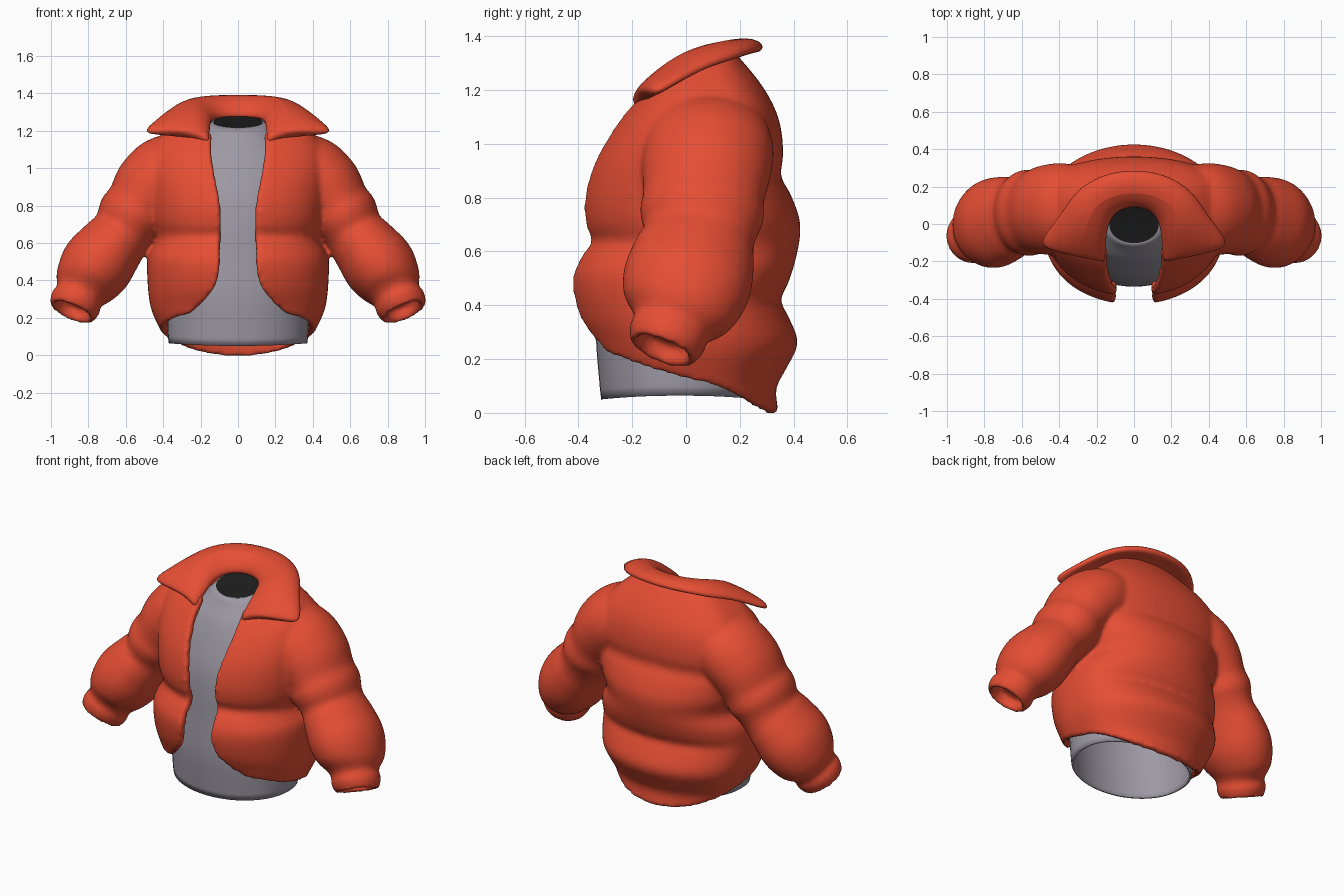
import bpy, bmesh, math
from mathutils import Vector

if "Cube" in bpy.data.objects:
    bpy.data.objects.remove(bpy.data.objects["Cube"])


def material(name, rgb):
    m = bpy.data.materials.new(name)
    m.diffuse_color = (*rgb, 1)
    m.use_nodes = True
    m.node_tree.nodes["Principled BSDF"].inputs["Base Color"].default_value = m.diffuse_color
    return m


RED = material("orange red padding", (0.79, 0.076, 0.034))
GREY = material("grey shirt cloth", (0.34, 0.32, 0.375))
DARK = material("dark neck opening", (0.012, 0.012, 0.012))


def curve(table, t):
    """Smooth interpolation through rows of (key, values...)."""
    n = len(table)
    t = min(max(t, table[0][0]), table[-1][0])
    i = max(j for j in range(n - 1) if table[j][0] <= t)
    a, b = table[i], table[i + 1]
    h = b[0] - a[0]
    u = (t - a[0]) / h

    def slope(j, k):
        p, q = table[max(j - 1, 0)], table[min(j + 1, n - 1)]
        return (q[k] - p[k]) / (q[0] - p[0])
    out = []
    for k in range(1, len(a)):
        out.append((2*u**3 - 3*u**2 + 1) * a[k] + (u**3 - 2*u**2 + u) * h * slope(i, k)
                   + (3*u**2 - 2*u**3) * b[k] + (u**3 - u**2) * h * slope(i + 1, k))
    return out


def activate(ob):
    bpy.ops.object.select_all(action='DESELECT')
    ob.select_set(True)
    bpy.context.view_layer.objects.active = ob


def loft(name, rings, mat, closed=True, caps=(), thick=0, offset=-1, subsurf=0, angle=50):
    bm = bmesh.new()
    vs = [[bm.verts.new(p) for p in r] for r in rings]
    n = len(rings[0])
    for r, s in zip(vs, vs[1:]):
        for i in range(n if closed else n - 1):
            j = (i + 1) % n
            bm.faces.new((r[i], r[j], s[j], s[i]))
    for c in caps:
        bm.faces.new(vs[c])
    bmesh.ops.recalc_face_normals(bm, faces=bm.faces[:])
    me = bpy.data.meshes.new(name)
    bm.to_mesh(me)
    bm.free()
    me.materials.append(mat)
    ob = bpy.data.objects.new(name, me)
    bpy.context.collection.objects.link(ob)
    if thick:
        m = ob.modifiers.new("thickness", 'SOLIDIFY')
        m.thickness, m.offset = thick, offset
    if subsurf:
        m = ob.modifiers.new("smooth", 'SUBSURF')
        m.levels = m.render_levels = subsurf
    activate(ob)
    bpy.ops.object.shade_smooth_by_angle(angle=math.radians(angle))
    return ob


# Jacket body profiles by height
WIDTH = [(0, .37), (.1, .40), (.25, .465), (.42, .485), (.53, .48), (.62, .435), (.72, .46),
         (.9, .48), (1.02, .48), (1.12, .45), (1.2, .385), (1.27, .305), (1.33, .23), (1.37, .17)]
FRONT = [(.15, -.33), (.25, -.36), (.36, -.41), (.5, -.43), (.59, -.395), (.635, -.36), (.69, -.38),
         (.78, -.387), (.9, -.362), (1, -.315), (1.1, -.25), (1.17, -.19), (1.25, -.13)]
BACK = [(0, .345), (.09, .335), (.16, .37), (.26, .415), (.37, .375), (.42, .35), (.47, .375), (.58, .41),
        (.7, .425), (.81, .39), (.88, .352), (.94, .36), (1.03, .357), (1.12, .335), (1.22, .28),
        (1.33, .19), (1.37, .15)]
OPENING = [(.2, .36), (.25, .25), (.31, .17), (.4, .115), (.6, .10), (.8, .10), (1, .135), (1.12, .15), (1.25, .14)]


def body_point(v, theta):
    b = ((1 - math.cos(theta)) / 2) ** (1 - .4 * v)
    z = (.24 + .93 * v) * (1 - b) + (.002 + 1.355 * v) * b
    c = math.cos(theta)
    y0 = .02
    edge = curve(FRONT if c > 0 else BACK, z)[0]
    power = .8 if c > 0 else .8 - .33 * min(1, max(0, (z - .65) / .3))
    return Vector((curve(WIDTH, z)[0] * math.sin(theta), y0 + (edge - y0) * abs(c) ** power, z))


rings = []
for k in range(57):
    v = k / 56
    z = .24 + .93 * v
    start = math.asin(min(.85, curve(OPENING, z)[0] / curve(WIDTH, z)[0]))
    rings.append([body_point(v, start + (2 * math.pi - 2 * start) * i / 80) for i in range(81)])
jacket = loft("jacket_body_and_sleeves", rings, RED, closed=False, thick=.045)
bpy.ops.object.modifier_apply(modifier="thickness")

# Shirt: z, half width, front y, back y
SHIRT = [(.05, .37, -.315, .27), (.09, .375, -.32, .28), (.3, .38, -.335, .29), (.5, .37, -.325, .29),
         (.8, .36, -.30, .29), (1, .34, -.235, .27), (1.12, .27, -.175, .22),
         (1.2, .18, -.13, .15), (1.25, .135, -.105, .105)]


def shirt_ring(z, shrink=1.0):
    w, f, b = curve(SHIRT, z)
    ring = []
    for i in range(48):
        a = 2 * math.pi * i / 48
        s, c = math.sin(a), math.cos(a)
        y = (f + b) / 2 + (b - f) / 2 * math.copysign(abs(c) ** .9, c) * shrink
        tilt = .32 * y * max(0, (z - 1.1) / .15)      # neckline drops at the front
        hem = .014 * s * s * max(0, (.3 - z) / .25)   # hem rises at the sides
        ring.append((w * s * shrink, y, z + tilt + hem))
    return ring


loft("shirt", [shirt_ring(.05 + 1.2 * k / 32) for k in range(33)], GREY, thick=.012)
loft("neck_opening", [shirt_ring(1.249, .97), shirt_ring(1.245, .6)], DARK, caps=(-1,))

# Sleeve stations: t, centre xyz, radius across, radius front to back
SLEEVE = [(0, .24, .09, 1.085, .14, .20), (1, .365, .085, .99, .20, .24), (2, .465, .075, .90, .20, .24),
          (2.7, .53, .065, .80, .18, .225), (3.0, .555, .062, .76, .187, .23), (3.3, .575, .057, .73, .185, .23),
          (3.9, .62, .048, .655, .165, .208),
          (4.5, .675, .03, .585, .178, .228), (5.2, .755, .002, .48, .195, .24), (6, .818, -.03, .38, .168, .208),
          (6.5, .848, -.055, .318, .13, .145), (6.9, .868, -.07, .28, .14, .148),
          (7.4, .89, -.09, .23, .124, .125)]


def sleeve_ring(t, side, scale=1.0):
    x, y, z, ra, rb = curve(SLEEVE, t)
    c = Vector((x, y, z))
    d = Vector(curve(SLEEVE, min(t + .25, 7.4))[:3]) - Vector(curve(SLEEVE, t - .25)[:3])
    d.normalize()
    a = Vector((0, 1, 0)).cross(d).normalized()
    b = d.cross(a)
    ring = []
    for i in range(40):
        u = 2 * math.pi * i / 40
        p = c + (a * ra * math.cos(u) + b * rb * math.sin(u)) * scale
        ring.append((p.x * side, p.y, p.z))
    return ring


sleeves = []
for side, label in ((1, "left"), (-1, "right")):
    rings = [sleeve_ring(7.4 * k / 52, side) for k in range(53)]
    rings += [sleeve_ring(7.38, side, .8), sleeve_ring(6.8, side, .62)]   # hollow cuff
    sleeves.append(loft(label + "_sleeve", rings, RED, caps=(0, -1)))

# Fuse the sleeves into the body so the shoulders blend softly
activate(jacket)
for s in sleeves:
    s.select_set(True)
bpy.ops.object.join()
m = jacket.modifiers.new("fuse", 'REMESH')
m.mode, m.voxel_size, m.use_smooth_shade = 'VOXEL', .0135, True
m = jacket.modifiers.new("soften", 'SMOOTH')
m.factor, m.iterations = .5, 8

# Collar: inner edge, fold and outer edge, from the back round to the front point
HALF = [((0, .10, 1.27), (0, .17, 1.375), (0, .30, 1.36)),
        ((.08, .08, 1.27), (.13, .15, 1.375), (.18, .27, 1.355)),
        ((.13, .02, 1.26), (.22, .09, 1.375), (.32, .18, 1.32)),
        ((.145, -.05, 1.235), (.25, .0, 1.345), (.39, .06, 1.285)),
        ((.147, -.11, 1.195), (.25, -.07, 1.295), (.51, -.085, 1.2)),
        ((.15, -.155, 1.165), (.24, -.135, 1.23), (.50, -.13, 1.185)),
        ((.155, -.20, 1.13), (.21, -.185, 1.165), (.31, -.155, 1.185))]
stations = [[(-x, y, z) for x, y, z in s] for s in HALF[:0:-1]] + [list(s) for s in HALF]
loft("collar", stations, RED, closed=False, thick=.06, offset=0, subsurf=2)
